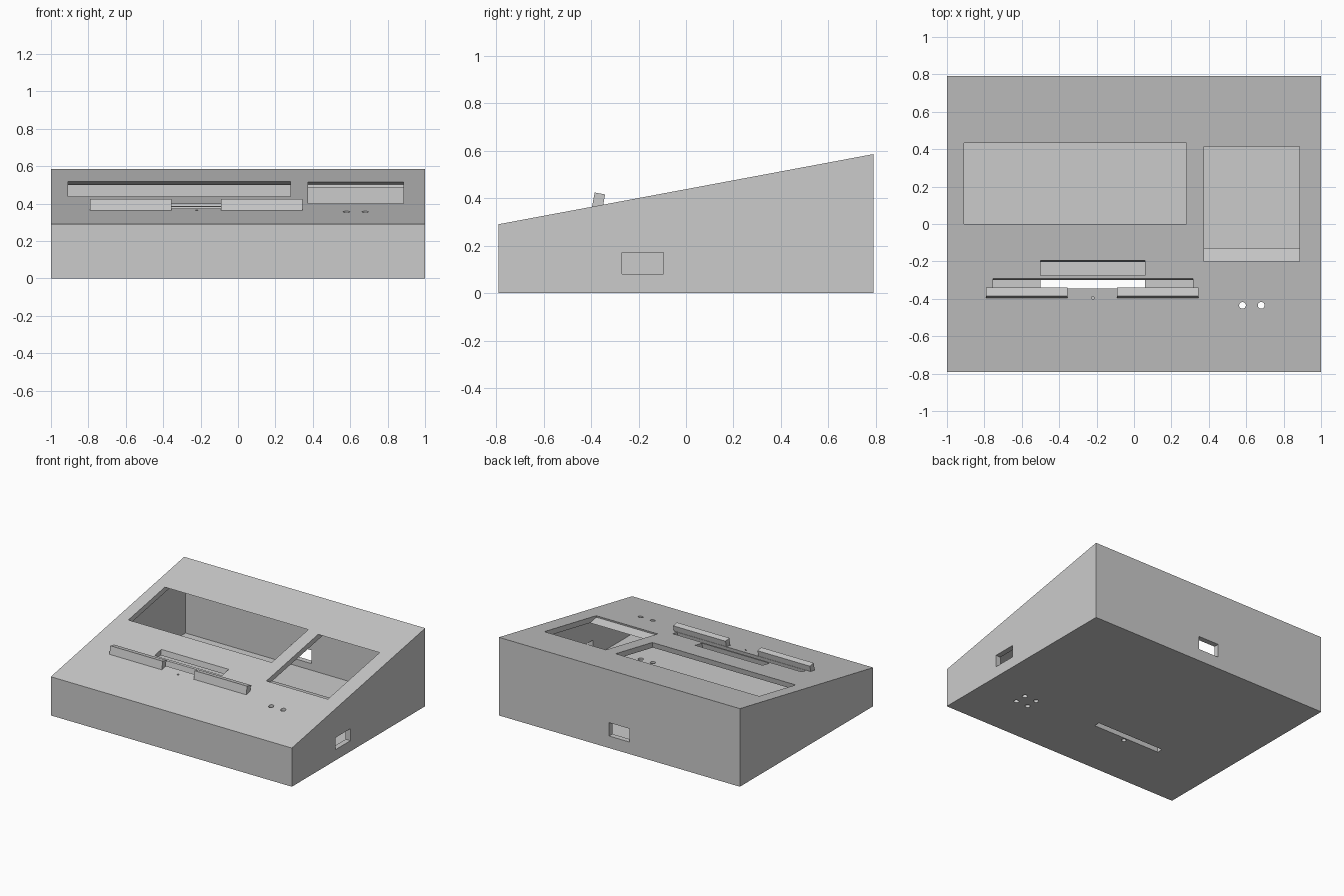
import bpy
import bmesh

cube = bpy.data.objects.get("Cube")
if cube:
    bpy.data.objects.remove(cube, do_unlink=True)

grey = bpy.data.materials.new("plain grey")
grey.use_nodes = True
grey.diffuse_color = (0.6, 0.6, 0.6, 1)
grey.node_tree.nodes["Principled BSDF"].inputs["Base Color"].default_value = (0.6, 0.6, 0.6, 1)

SLOPE = 0.187   # rise of the sloped top
WALL = 0.04
HALF_DEPTH = 0.79


def top_z(y):
    return 0.29 + (y + HALF_DEPTH) * SLOPE


def prism(name, profile, x0, x1):
    """Extrude a (y, z) profile along x."""
    bm = bmesh.new()
    face = bm.faces.new([bm.verts.new((x0, y, z)) for y, z in profile])
    ext = bmesh.ops.extrude_face_region(bm, geom=[face])
    moved = [v for v in ext["geom"] if isinstance(v, bmesh.types.BMVert)]
    bmesh.ops.translate(bm, verts=moved, vec=(x1 - x0, 0, 0))
    bmesh.ops.recalc_face_normals(bm, faces=bm.faces)
    mesh = bpy.data.meshes.new(name)
    bm.to_mesh(mesh)
    bm.free()
    mesh.materials.append(grey)
    obj = bpy.data.objects.new(name, mesh)
    bpy.context.collection.objects.link(obj)
    return obj


def box_profile(y0, y1, z0, z1):
    return [(y0, z0), (y1, z0), (y1, z1), (y0, z1)]


def leaning_profile(y0, y1, below, above):
    """Cross-section whose sides lean back through the top surface."""
    pts = []
    for y, h in ((y0, -below), (y1, -below), (y1, above), (y0, above)):
        pts.append((y + h * SLOPE, top_z(y0) + h - (y - y0) * SLOPE))
    return pts


def cut(target, cutter):
    mod = target.modifiers.new("cut", "BOOLEAN")
    mod.operation = "DIFFERENCE"
    mod.solver = "EXACT"
    mod.object = cutter
    bpy.context.view_layer.objects.active = target
    bpy.ops.object.modifier_apply(modifier=mod.name)
    bpy.data.objects.remove(cutter, do_unlink=True)


def drill(target, x, y, z, radius):
    bpy.ops.mesh.primitive_cylinder_add(vertices=24, radius=radius, depth=0.2, location=(x, y, z))
    cutter = bpy.context.object
    cutter.data.materials.append(grey)
    cut(target, cutter)


# Wedge-shaped case with a hollow inside
D = HALF_DEPTH
case = prism("case", [(-D, 0), (D, 0), (D, top_z(D)), (-D, top_z(-D))], -1, 1)
d = D - WALL
cut(case, prism("hollow", [(-d, WALL), (d, WALL), (d, top_z(d) - WALL),
                           (-d, top_z(-d) - WALL)], WALL - 1, 1 - WALL))

# Large display window and the smaller panel window with its front ledge
cut(case, prism("display_window", [(0.03, 0.597), (-0.02, 0.33), (0.58, 0.25),
                                   (0.60, 0.486)], -0.91, 0.28))
cut(case, prism("panel_window", [(-0.16, 0.62), (-0.202, 0.388), (0.45, 0.266),
                                 (0.48, 0.503)], 0.375, 0.885))

# Slots in the sloped top and the matching slot in the floor
cut(case, prism("rear_slot", leaning_profile(-0.275, -0.20, 0.12, 0.08), -0.50, 0.06))
cut(case, prism("front_slot", leaning_profile(-0.345, -0.295, 0.12, 0.08), -0.755, 0.315))
cut(case, prism("floor_slot", box_profile(-0.345, -0.30, -0.1, 0.1), -0.50, 0.06))

# Cable openings in the right and back walls
cut(case, prism("side_opening", box_profile(-0.27, -0.095, 0.08, 0.17), 0.9, 1.1))
cut(case, prism("back_opening", box_profile(0.7, 0.9, 0.09, 0.19), -0.085, 0.085))

# Round holes in the top and the floor
for x in (0.58, 0.68):
    drill(case, x, -0.435, top_z(-0.435), 0.018)
    for y in (-0.435, -0.345):
        drill(case, x, y, 0, 0.018)
drill(case, -0.22, -0.37, 0, 0.016)
drill(case, -0.22, -0.395, top_z(-0.395), 0.007)

# Two raised guide bars in front of the slot
for name, x0, x1 in (("left_guide_bar", -0.09, 0.345), ("right_guide_bar", -0.79, -0.355)):
    prism(name, leaning_profile(-0.396, -0.352, 0.005, 0.06), x0, x1)
